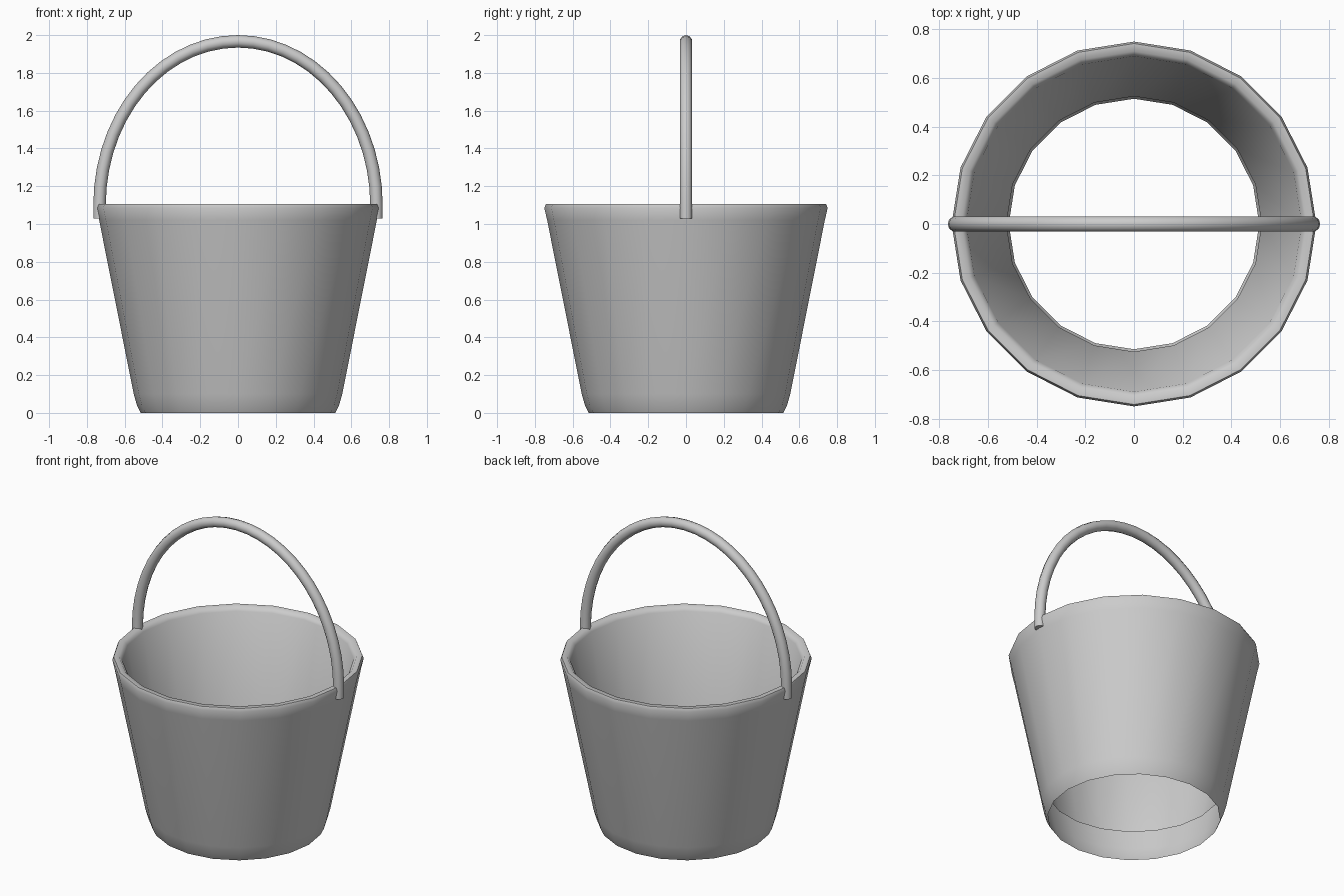
import bpy
import bmesh
from math import sin, cos, pi, radians

cube = bpy.data.objects.get("Cube")
if cube:
    bpy.data.objects.remove(cube, do_unlink=True)

SIDES = 20

grey = bpy.data.materials.new("plain_grey")
grey.use_nodes = True
grey.diffuse_color = (0.6, 0.6, 0.6, 1)
grey.node_tree.nodes["Principled BSDF"].inputs["Base Color"].default_value = grey.diffuse_color


def finish(name, bm, angle):
    """Turn a bmesh into a smooth-shaded object that keeps its sharp edges."""
    bmesh.ops.recalc_face_normals(bm, faces=bm.faces)
    mesh = bpy.data.meshes.new(name)
    bm.to_mesh(mesh)
    bm.free()
    mesh.materials.append(grey)
    obj = bpy.data.objects.new(name, mesh)
    bpy.context.collection.objects.link(obj)
    bpy.ops.object.select_all(action='DESELECT')
    obj.select_set(True)
    bpy.context.view_layer.objects.active = obj
    bpy.ops.object.shade_smooth_by_angle(angle=radians(angle))


def bridge(bm, rings):
    """Join successive closed rings of vertices with quads."""
    for low, high in zip(rings, rings[1:]):
        n = len(low)
        for i in range(n):
            j = (i + 1) % n
            bm.faces.new((low[i], low[j], high[j], high[i]))


# Bucket: outer wall, rounded rim and inner wall, open at the bottom
profile = [(0.515, 0), (0.535, 0.04), (0.552, 0.1), (0.735, 1.02),
           (0.75, 1.085), (0.742, 1.105), (0.71, 1.105), (0.69, 1.08),
           (0.525, 0.2)]
bm = bmesh.new()
rings = []
for r, z in profile:
    angles = [2 * pi * i / SIDES for i in range(SIDES)]
    rings.append([bm.verts.new((r * cos(a), r * sin(a), z)) for a in angles])
bridge(bm, rings)
finish("bucket", bm, 60)

# Handle: round tube along a half ellipse with short straight ends
TUBE, WIDTH, RISE, BASE = 0.033, 0.733, 0.867, 1.1
STEPS, TUBE_SIDES = 28, 10
path = [(WIDTH, 1.03, 0)]
for i in range(STEPS + 1):
    t = pi * i / STEPS
    # direction of the outward normal of the ellipse
    nx, nz = RISE * cos(t), WIDTH * sin(t)
    path.append((WIDTH * cos(t), BASE + RISE * sin(t), (nx, nz)))
path[0] = (WIDTH, 1.03, (1, 0))
path.append((-WIDTH, 1.03, (-1, 0)))

bm = bmesh.new()
rings = []
for x, z, (nx, nz) in path:
    length = (nx * nx + nz * nz) ** 0.5
    ring = []
    for i in range(TUBE_SIDES):
        a = 2 * pi * i / TUBE_SIDES
        out = TUBE * cos(a) / length
        ring.append(bm.verts.new((x + nx * out, TUBE * sin(a), z + nz * out)))
    rings.append(ring)
bridge(bm, rings)
for end in (rings[0], rings[-1]):
    bm.faces.new(end)
finish("handle", bm, 50)
